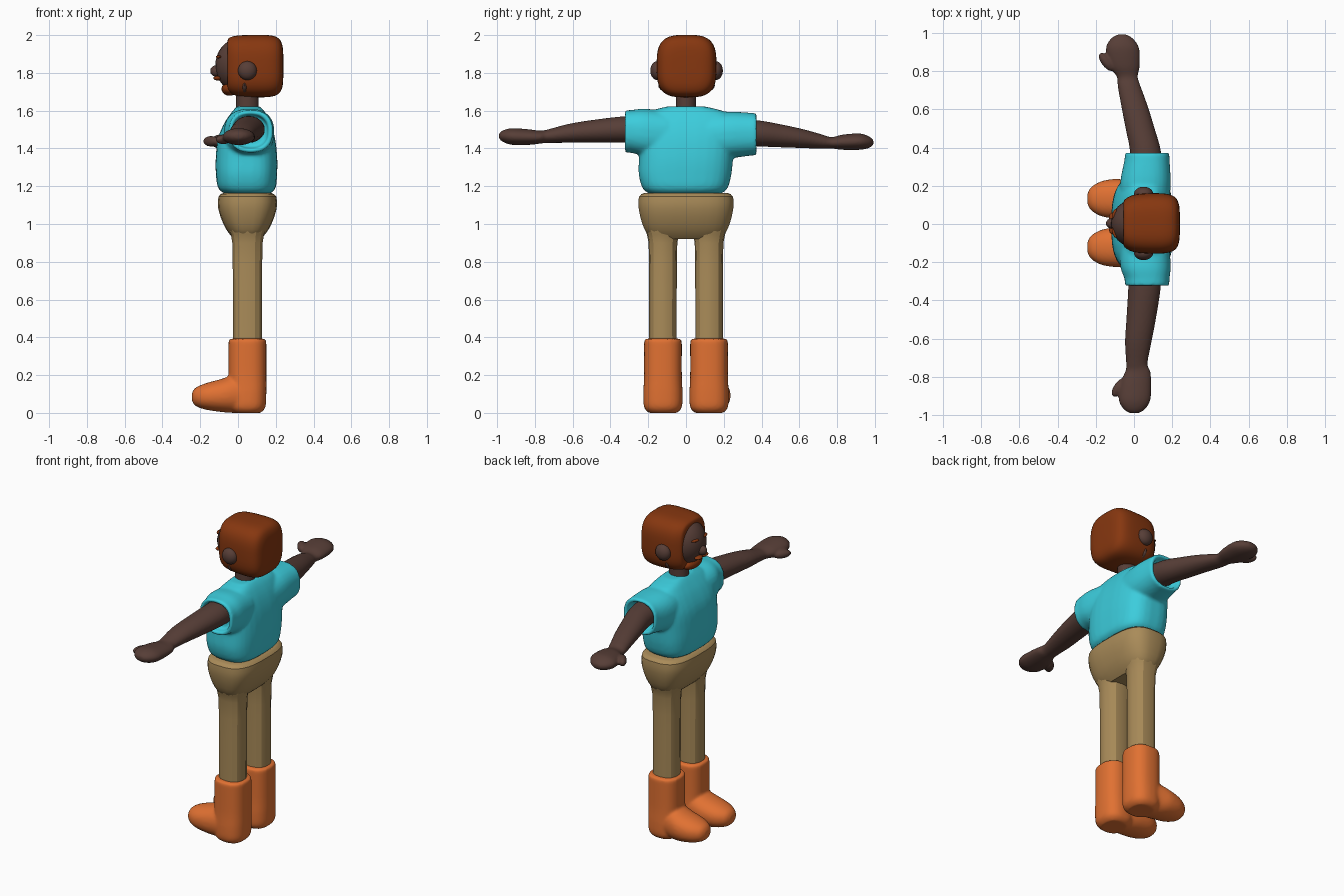
import bpy, bmesh, math
from mathutils import Matrix, Vector


def material(name, rgb):
    m = bpy.data.materials.new(name)
    m.diffuse_color = (*rgb, 1)
    return m


SKIN = material("dark_skin", (0.095, 0.048, 0.038))
SHIRT = material("turquoise_cloth", (0.045, 0.61, 0.72))
PANTS = material("tan_cloth", (0.40, 0.26, 0.10))
BOOT = material("orange_rubber", (0.75, 0.165, 0.032))
HAIR = material("auburn_hair", (0.24, 0.038, 0.005))


def spline(rows, steps):
    """Catmull-Rom interpolation of ring rows."""
    rows = [Vector(r) for r in rows]
    out = []
    for i in range(len(rows) - 1):
        p0, p1, p2 = rows[max(i - 1, 0)], rows[i], rows[i + 1]
        p3 = rows[min(i + 2, len(rows) - 1)]
        for k in range(steps):
            t = k / steps
            out.append(0.5 * (2 * p1 + (p2 - p0) * t + (2 * p0 - 5 * p1 + 4 * p2 - p3) * t * t
                              + (3 * p1 - p0 - 3 * p2 + p3) * t ** 3))
    return out + [rows[-1]]


def loft(bm, axis, rows, power=2.0, sides=32, steps=4):
    """Rows are (position on axis, centre a, centre b, radius a, radius b)."""
    order = {"x": (0, 1, 2), "y": (1, 0, 2), "z": (2, 0, 1)}[axis]
    rings = []
    for t, ca, cb, ra, rb in spline(rows, steps):
        ring = []
        for k in range(sides):
            a = 2 * math.pi * (k + 0.5) / sides
            c, s = math.cos(a), math.sin(a)
            p = [0, 0, 0]
            p[order[0]] = t
            p[order[1]] = ca + ra * math.copysign(abs(c) ** (2 / power), c)
            p[order[2]] = cb + rb * math.copysign(abs(s) ** (2 / power), s)
            ring.append(bm.verts.new(p))
        rings.append(ring)
    for r0, r1 in zip(rings, rings[1:]):
        for k in range(sides):
            n = (k + 1) % sides
            bm.faces.new((r0[k], r0[n], r1[n], r1[k]))
    bm.faces.new(rings[0])
    bm.faces.new(rings[-1])


def ball(bm, centre, radii, turn=0.0):
    mat = Matrix.Translation(centre) @ Matrix.Rotation(turn, 4, "Z") @ Matrix.Diagonal((*radii, 1))
    bmesh.ops.create_uvsphere(bm, u_segments=24, v_segments=16, radius=1, matrix=mat)


def finish(bm, name, mat, voxel=0, smooth=4, angle=40):
    """Make the object; a voxel size fuses overlapping pieces softly."""
    bmesh.ops.recalc_face_normals(bm, faces=bm.faces)
    me = bpy.data.meshes.new(name)
    bm.to_mesh(me)
    bm.free()
    me.materials.append(mat)
    ob = bpy.data.objects.new(name, me)
    bpy.context.collection.objects.link(ob)
    bpy.ops.object.select_all(action="DESELECT")
    ob.select_set(True)
    bpy.context.view_layer.objects.active = ob
    if voxel:
        r = ob.modifiers.new("fuse", "REMESH")
        r.mode, r.voxel_size, r.use_smooth_shade = "VOXEL", voxel, True
        s = ob.modifiers.new("soften", "SMOOTH")
        s.factor, s.iterations = 0.5, smooth
        bpy.ops.object.shade_smooth()
    else:
        bpy.ops.object.shade_smooth_by_angle(angle=math.radians(angle))
    return ob


# boots: shaft and foot fused
for side, y in (("right", -0.122), ("left", 0.122)):
    bm = bmesh.new()
    loft(bm, "z", [(0.0, .05, y, .07, .075), (.03, .05, y, .095, .1), (.1, .05, y, .1, .104),
                   (.2, .05, y, .1, .1), (.37, .05, y, .1, .1), (.385, .05, y, .098, .098),
                   (.393, .05, y, .088, .088)], 2.5)
    fy = y + (0.01 if y > 0 else 0)
    loft(bm, "x", [(-.244, fy, .085, .025, .02), (-.225, fy, .085, .06, .048),
                   (-.17, fy, .087, .092, .07), (-.09, fy, .092, .104, .087),
                   (-.02, y, .1, .102, .1), (.06, y, .1, .09, .095)], 2.2)
    finish(bm, side + "_boot", BOOT, 0.009, 5)

# trousers: faceted hips and legs
bm = bmesh.new()
loft(bm, "z", [(1.163, .05, 0, .13, .225), (1.145, .05, 0, .154, .25), (1.08, .05, 0, .155, .251),
               (1.0, .05, 0, .128, .232), (.95, .05, 0, .098, .207), (.92, .05, 0, .07, .17)],
     3, 28, 2)
for s in (-1, 1):
    loft(bm, "z", [(1.04, .05, s * .125, .11, .1), (.97, .05, s * .123, .098, .094),
                   (.9, .05, s * .122, .082, .076), (.65, .05, s * .122, .079, .073),
                   (.37, .05, s * .122, .078, .073)], 2.4, 14, 2)
finish(bm, "trousers", PANTS, angle=25)

# shirt: torso with hollow sleeve ends
bm = bmesh.new()
loft(bm, "z", [(1.16, .05, -.005, .12, .19), (1.19, .047, -.005, .152, .225),
               (1.26, .045, -.005, .162, .245), (1.35, .045, 0, .163, .25),
               (1.45, .045, .005, .152, .255), (1.53, .05, .005, .125, .255),
               (1.59, .055, .005, .09, .21), (1.622, .055, 0, .062, .1)], 3)
for s, end, z in ((-1, .325, 1.49), (1, .375, 1.475)):
    loft(bm, "y", [(s * .1, .055, z - .02, .13, .13), (s * .22, .06, z - .005, .132, .125),
                   (s * (end - .04), .068, z, .118, .114), (s * (end - .008), .068, z, .116, .111),
                   (s * end, .068, z, .108, .104), (s * (end - .008), .066, z, .094, .09),
                   (s * (end - .05), .066, z, .09, .085)], 2.4)
finish(bm, "shirt", SHIRT, 0.01, 4)

# arms with mitten hands and thumbs
bm = bmesh.new()
loft(bm, "y", [(-.22, .055, 1.5, .085, .07), (-.33, .055, 1.5, .085, .07), (-.5, .037, 1.49, .077, .06),
               (-.62, .022, 1.48, .069, .05), (-.73, .015, 1.465, .056, .036),
               (-.77, .02, 1.46, .065, .034), (-.83, .01, 1.46, .08, .041),
               (-.92, .003, 1.463, .083, .044), (-.97, .002, 1.465, .055, .03),
               (-.99, .002, 1.465, .022, .012)])
ball(bm, (-.078, -.855, 1.448), (.058, .027, .026), math.radians(55))
finish(bm, "right_arm", SKIN, 0.007, 3)
bm = bmesh.new()
loft(bm, "y", [(.22, .07, 1.49, .085, .07), (.38, .06, 1.48, .081, .069), (.5, .032, 1.467, .076, .061),
               (.62, .002, 1.452, .069, .05), (.72, -.025, 1.436, .06, .038),
               (.77, -.035, 1.43, .055, .03), (.83, -.05, 1.433, .08, .04),
               (.92, -.06, 1.436, .087, .043), (.97, -.063, 1.433, .058, .03),
               (.992, -.063, 1.432, .022, .012)])
ball(bm, (-.143, .848, 1.438), (.058, .027, .028), math.radians(-52))
finish(bm, "left_arm", SKIN, 0.007, 3)

# neck
bm = bmesh.new()
loft(bm, "z", [(1.56, .05, 0, .06, .054), (1.72, .05, 0, .06, .054)], 2, 24, 1)
finish(bm, "neck", SKIN)

# head with jaw, nose and ears
bm = bmesh.new()
ball(bm, (.0, .003, 1.84), (.12, .125, .14))
ball(bm, (.035, .003, 1.735), (.03, .15, .06))
ball(bm, (-.115, .003, 1.81), (.032, .027, .03))
for s in (-1, 1):
    ball(bm, (.05, .003 + s * .155, 1.812), (.05, .037, .05))
finish(bm, "head", SKIN, angle=60)

# hair: rounded block wrapping the head
bm = bmesh.new()
loft(bm, "x", [(-.055, .003, 1.842, .112, .13), (-.045, .003, 1.84, .128, .147),
               (.0, .003, 1.838, .15, .16), (.09, .003, 1.836, .158, .165),
               (.17, .003, 1.836, .155, .163), (.215, .003, 1.836, .137, .147),
               (.235, .003, 1.836, .1, .11), (.24, .003, 1.836, .05, .055)], 3.2, 48)
finish(bm, "hair", HAIR, angle=60)

# beard, moustache and eyebrows
bm = bmesh.new()
ball(bm, (-.045, .003, 1.715), (.042, .085, .036))
for s in (-1, 1):
    ball(bm, (-.108, .003 + s * .025, 1.772), (.022, .032, .012), s * .25)
    ball(bm, (-.103, .003 + s * .05, 1.885), (.01, .027, .008), -s * .35)
finish(bm, "facial_hair", HAIR, angle=60)
